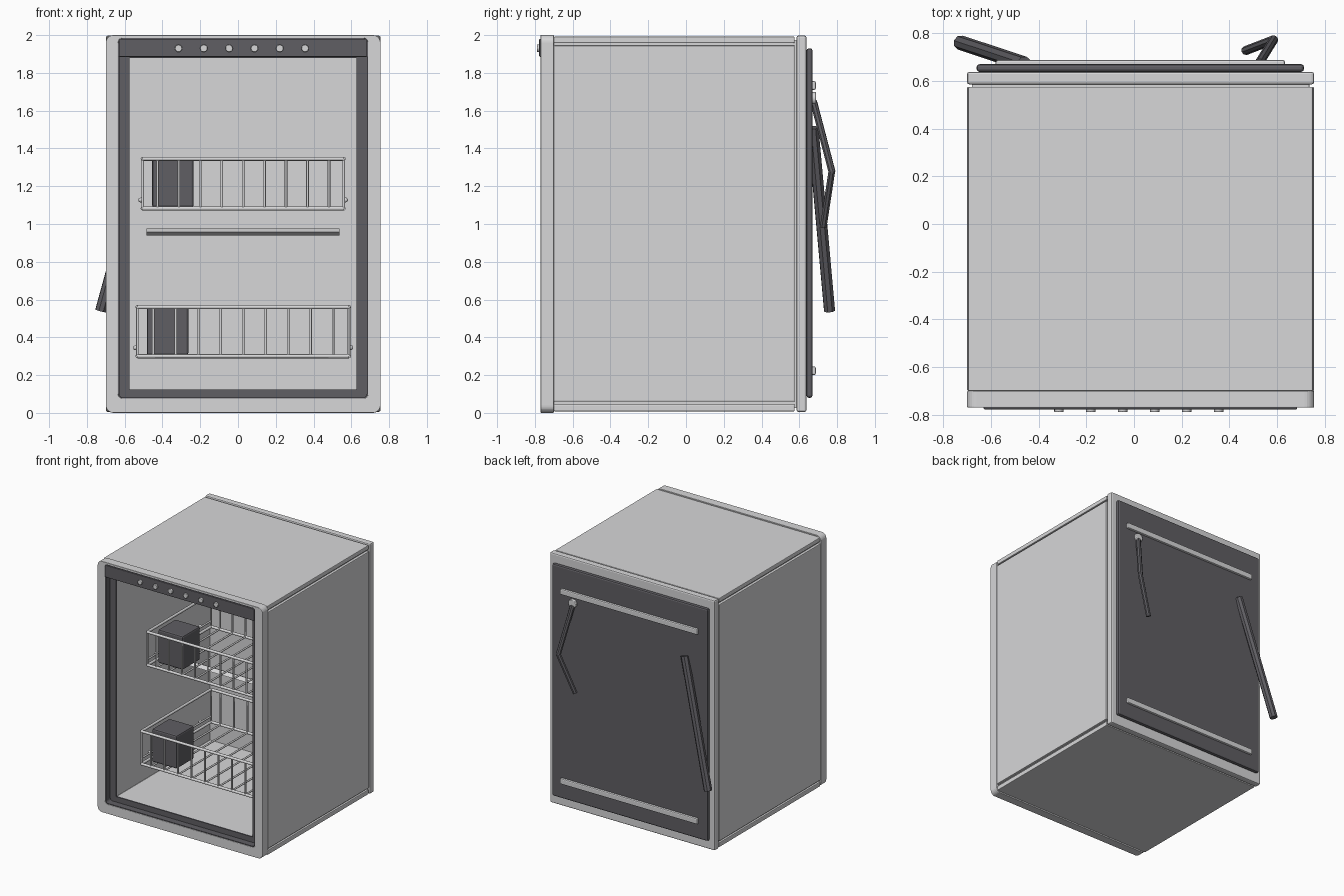
import bpy, bmesh, math
from mathutils import Vector, Matrix

if "Cube" in bpy.data.objects:
    bpy.data.objects.remove(bpy.data.objects["Cube"])

CX = 0.0275  # centre line of the cabinet


def material(name, r, g, b):
    m = bpy.data.materials.new(name)
    m.use_nodes = True
    m.diffuse_color = (r, g, b, 1)
    m.node_tree.nodes["Principled BSDF"].inputs["Base Color"].default_value = (r, g, b, 1)
    return m


LIGHT = material("light grey", 0.68, 0.68, 0.69)
DARK = material("dark grey", 0.115, 0.112, 0.125)


def finish(name, bm, mat, bevel=0, smooth=False):
    bmesh.ops.recalc_face_normals(bm, faces=bm.faces)
    me = bpy.data.meshes.new(name)
    bm.to_mesh(me)
    bm.free()
    me.materials.append(mat)
    ob = bpy.data.objects.new(name, me)
    bpy.context.collection.objects.link(ob)
    if bevel:
        mod = ob.modifiers.new("Bevel", "BEVEL")
        mod.width, mod.segments = bevel, 2
        mod.limit_method = "ANGLE"
    if smooth:
        bpy.ops.object.select_all(action="DESELECT")
        ob.select_set(True)
        bpy.context.view_layer.objects.active = ob
        bpy.ops.object.shade_smooth_by_angle(angle=math.radians(50))


def box(name, x, y, z, mat, bevel=0):
    bm = bmesh.new()
    size = [b - a for a, b in (x, y, z)]
    mid = [(a + b) / 2 for a, b in (x, y, z)]
    bmesh.ops.create_cube(bm, size=1, matrix=Matrix.Translation(mid) @ Matrix.Diagonal((*size, 1)))
    finish(name, bm, mat, bevel)


def rounded_loop(x, z, r, steps=6):
    """Corner-rounded rectangle in the xz plane."""
    corners = [(x[1] - r, z[1] - r), (x[0] + r, z[1] - r), (x[0] + r, z[0] + r), (x[1] - r, z[0] + r)]
    pts = []
    for i, (cx, cz) in enumerate(corners):
        for k in range(steps + 1):
            a = math.pi / 2 * (i + k / steps)
            pts.append((cx + r * math.cos(a), cz + r * math.sin(a)))
    return pts


def ring(name, outer, inner, y, mat, bevel=0):
    """Rectangular frame; outer and inner are (x range, z range, corner radius)."""
    bm = bmesh.new()
    loops = [[bm.verts.new((px, d, pz)) for px, pz in rounded_loop(*shape)]
             for shape, d in ((outer, y[0]), (outer, y[1]), (inner, y[1]), (inner, y[0]))]
    n = len(loops[0])
    for a, b in zip(loops, loops[1:] + loops[:1]):
        for i in range(n):
            j = (i + 1) % n
            bm.faces.new((a[i], a[j], b[j], b[i]))
    finish(name, bm, mat, bevel)


def rod(bm, a, b, r, sides=8):
    a, b = Vector(a), Vector(b)
    d = b - a
    mat = Matrix.Translation((a + b) / 2) @ d.to_track_quat("Z", "Y").to_matrix().to_4x4()
    bmesh.ops.create_cone(bm, cap_ends=True, segments=sides, radius1=r, radius2=r, depth=d.length, matrix=mat)


def ball(bm, p, r):
    bmesh.ops.create_icosphere(bm, subdivisions=2, radius=r, matrix=Matrix.Translation(p))


def tube(name, pts, r, mat):
    bm = bmesh.new()
    for a, b in zip(pts, pts[1:]):
        rod(bm, a, b, r)
    for p in pts[1:-1]:
        ball(bm, p, r)
    finish(name, bm, mat)


# Cabinet: front frame, recessed dark seal with its lip, hollow core, outer panels
OPEN_X, OPEN_Z = (-0.575, 0.628), (0.125, 1.88)
ring("front_frame", ((-0.70, 0.755), (0, 2), 0.04), ((-0.634, 0.688), (0.076, 1.984), 0.025),
     (-0.77, -0.70), LIGHT, 0.004)
ring("seal_lip", ((-0.636, 0.69), (0.074, 1.986), 0.025), ((-0.628, 0.682), (0.082, 1.978), 0.02),
     (-0.766, -0.70), DARK)
ring("door_seal", ((-0.64, 0.694), (0.07, 1.99), 0.02), (OPEN_X, OPEN_Z, 0.004),
     (-0.712, -0.70), DARK)
ring("tub_shell", ((-0.68, 0.735), (0.025, 1.975), 0.004), (OPEN_X, OPEN_Z, 0.004),
     (-0.70, 0.59), LIGHT)
box("tub_back_wall", (-0.6, 0.65), (0.47, 0.5), (0.1, 1.9), LIGHT)
for side, x in (("right", (-0.70, -0.67)), ("left", (0.725, 0.755))):
    box(side + "_panel", x, (-0.70, 0.575), (0.06, 1.945), LIGHT, 0.005)
for part, z in (("bottom_panel", (0.008, 0.045)), ("top_panel", (1.958, 1.992))):
    box(part, (-0.695, 0.75), (-0.70, 0.575), z, LIGHT, 0.005)

# Control strip with knobs
box("control_panel", (-0.63, 0.684), (-0.777, -0.70), (1.885, 1.98), DARK, 0.004)
for i in range(6):
    x = -0.315 + 0.134 * i
    bm = bmesh.new()
    rod(bm, (x, -0.77, 1.93), (x, -0.789, 1.93), 0.02, 12)
    finish(f"control_knob_{i + 1}", bm, LIGHT, 0.003, True)

# Back: frame, cover, cross strips
box("back_frame", (-0.70, 0.755), (0.585, 0.638), (0.005, 1.997), LIGHT, 0.01)
box("back_cover", (-0.66, 0.713), (0.638, 0.67), (0.08, 1.93), DARK, 0.012)
for part, z in (("lower_strip", 0.223), ("upper_strip", 1.733)):
    box("back_" + part, (-0.58, 0.633), (0.66, 0.687), (z - 0.023, z + 0.023), LIGHT, 0.008)

# Hose, its coupling and the drain pipe
bm = bmesh.new()
rod(bm, (0.525, 0.66, 1.665), (0.525, 0.687, 1.665), 0.034, 16)
finish("hose_coupling", bm, LIGHT, 0.004, True)
tube("water_hose", [(0.525, 0.675, 1.65), (0.585, 0.772, 1.28), (0.468, 0.727, 0.985)], 0.019, DARK)
tube("drain_pipe", [(-0.46, 0.672, 1.51), (-0.727, 0.76, 0.54)], 0.031, DARK)


def rack(name, half, y, z, pitch):
    """Wire basket with rails, U-shaped wires and side rollers."""
    bm = bmesh.new()
    x0, x1 = CX - half, CX + half
    for h in z:
        for d in y:
            rod(bm, (x0, d, h), (x1, d, h), 0.011)
        for x in (x0, x1):
            rod(bm, (x, y[0], h), (x, y[1], h), 0.011)
    for x in [x0, x1] + [CX + pitch * i for i in range(-4, 5)]:
        for d in y:
            rod(bm, (x, d, z[0]), (x, d, z[1]), 0.007)
        rod(bm, (x, y[0], z[0]), (x, y[1], z[0]), 0.007)
    finish(name, bm, LIGHT, smooth=True)
    bm = bmesh.new()
    h = z[0] + 0.045
    for x, s in ((x0, -1), (x1, 1)):
        rod(bm, (x, y[0], h), (x, y[1], h), 0.007)
        for d in (y[0] + 0.12, y[1] - 0.12):
            ball(bm, (x + s * 0.01, d, h), 0.013)
    finish(name + "_rollers", bm, LIGHT, smooth=True)
    # Cutlery holder standing in the front corner
    bx, by = x0 + 0.05, y[0] + 0.06
    box(name + "_cutlery_holder", (bx, bx + 0.22), (by, by + 0.22), (z[0] + 0.006, z[1] + 0.01), DARK, 0.012)


rack("upper_rack", 0.532, (-0.42, 0.38), (1.082, 1.345), 0.1135)
rack("lower_rack", 0.56, (-0.456, 0.42), (0.3, 0.56), 0.119)

# Spray arm between the racks, a flattened diamond bar
bm = bmesh.new()
rod(bm, (-0.485, 0, 0.957), (0.537, 0, 0.957), 0.018, 4)
bmesh.ops.scale(bm, vec=(1, 2, 1), verts=bm.verts)
finish("spray_arm", bm, LIGHT)
